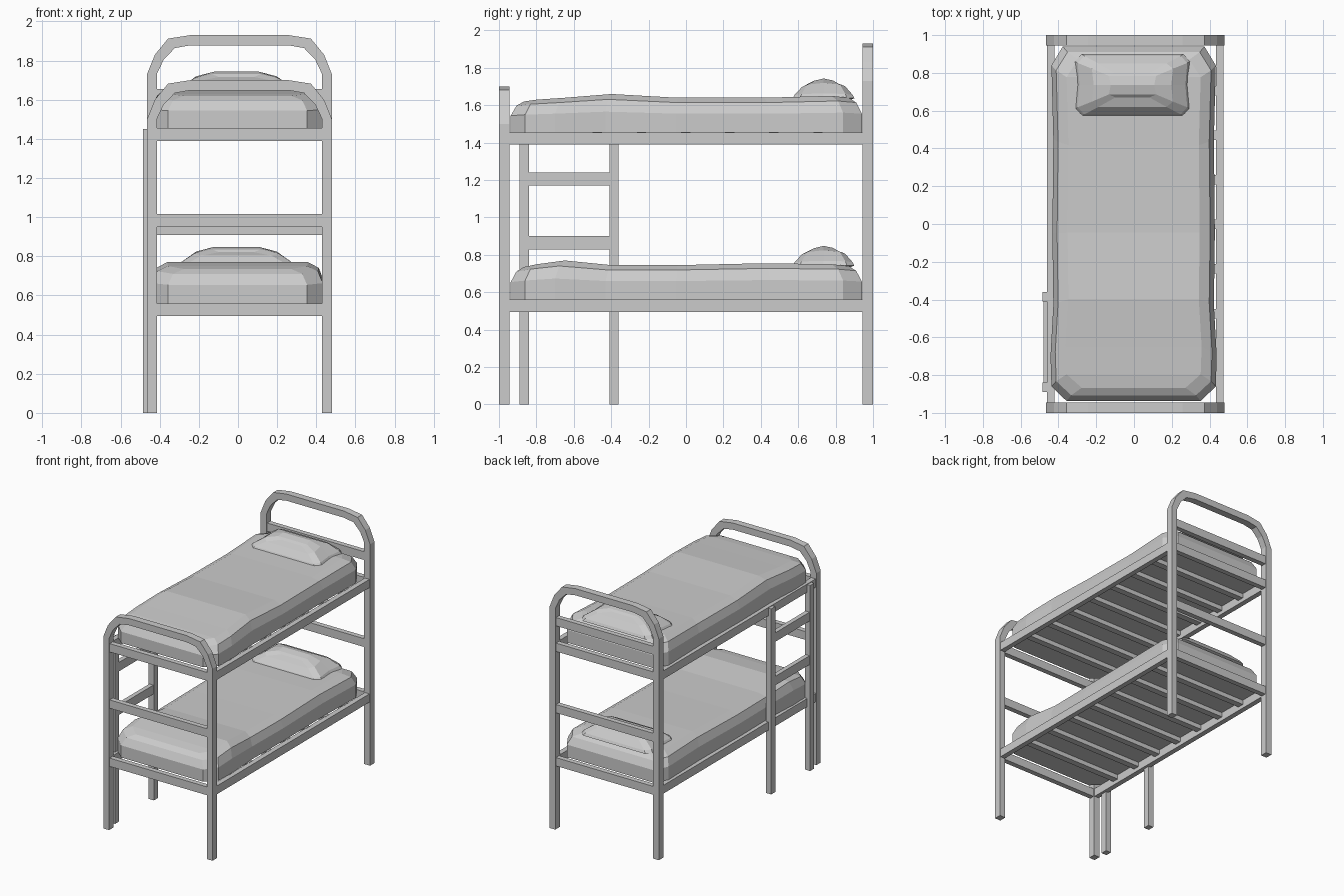
import bpy, bmesh

if "Cube" in bpy.data.objects:
    bpy.data.objects.remove(bpy.data.objects["Cube"])

CX = 0.0075          # frame centre in x
BUNKS = [0.56, 1.455]  # mattress base heights


def make(name, verts, faces):
    me = bpy.data.meshes.new(name)
    me.from_pydata(verts, [], faces)
    bm = bmesh.new()
    bm.from_mesh(me)
    bmesh.ops.recalc_face_normals(bm, faces=bm.faces)
    bm.to_mesh(me)
    bm.free()
    ob = bpy.data.objects.new(name, me)
    bpy.context.collection.objects.link(ob)
    return ob


def box(name, x0, x1, y0, y1, z0, z1):
    v = [(x, y, z) for x in (x0, x1) for y in (y0, y1) for z in (z0, z1)]
    f = [(0, 1, 3, 2), (4, 6, 7, 5), (0, 4, 5, 1), (2, 3, 7, 6), (0, 2, 6, 4), (1, 5, 7, 3)]
    return make(name, v, f)


def arch(name, y0, y1, top):
    # posts and bent top bar as one continuous frame
    outer = [(.4725, 0), (.4725, top - .2), (.432, top - .1), (.365, top - .018), (.25, top)]
    inner = [(.4225, 0), (.4225, top - .2), (.387, top - .125), (.33, top - .066), (.25, top - .052)]
    outer += [(-x, z) for x, z in reversed(outer)]
    inner += [(-x, z) for x, z in reversed(inner)]
    v, f = [], []
    for (ox, oz), (ix, iz) in zip(outer, inner):
        v += [(CX + ox, y0, oz), (CX + ox, y1, oz), (CX + ix, y1, iz), (CX + ix, y0, iz)]
    for i in range(len(outer) - 1):
        for k in range(4):
            a, b = i * 4 + k, i * 4 + (k + 1) % 4
            f.append((a, b, b + 4, a + 4))
    n = len(v)
    f += [(0, 1, 2, 3), (n - 4, n - 3, n - 2, n - 1)]
    return make(name, v, f)


def cushion(name, cx, z0, stations, rings):
    # stations: (y, half width, top height); rings: (x inset, y inset, fraction of height)
    n = len(stations)
    ya, yb = stations[0][0], stations[-1][0]
    yc, half = (ya + yb) / 2, (yb - ya) / 2
    v, f = [], []
    for ix, iy, h in rings:
        for y, w, t in stations:
            yy = yc + (y - yc) * (1 - iy / half)
            v += [(cx - w + ix, yy, z0 + h * t), (cx + w - ix, yy, z0 + h * t)]
    L, last = 2 * n, len(rings) - 1
    for r in range(last):
        b = r * L
        for i in range(n - 1):
            for s in (0, 1):
                a = b + 2 * i + s
                f.append((a, a + 2, a + 2 + L, a + L))
        for a in (b, b + L - 2):
            f.append((a, a + 1, a + 1 + L, a + L))
    for b in (0, last * L):
        for i in range(n - 1):
            a = b + 2 * i
            f.append((a, a + 1, a + 3, a + 2))
    return make(name, v, f)


# end frames
arch("foot_frame", -1.0, -.945, 1.70)
arch("head_frame", .945, 1.0, 1.93)

# horizontal bars of the end frames
for name, y, zs in (("foot", -.9725, (.495, .95, 1.39)),
                    ("head", .9725, (.495, .91, 1.39, 1.59))):
    for z in zs:
        box(name + "_bar", -.42, .435, y - .02, y + .02, z, z + .065)

# side rails and slats
for z in BUNKS:
    for x0, x1 in ((-.46, -.42), (.435, .475)):
        box("side_rail", x0, x1, -.95, .95, z - .065, z)
    for i in range(7):
        y = -.71 + i * .236
        box("slat", -.425, .44, y - .025, y + .025, z - .035, z + .002)

# ladder
for y in (-.865, -.385):
    box("ladder_post", -.485, -.44, y - .025, y + .025, 0, 1.45)
for z in (.83, 1.17):
    box("ladder_rung", -.48, -.445, -.845, -.405, z, z + .07)

# mattresses
MAT_RINGS = [(0, 0, 0), (0, 0, .54), (.025, .03, .86), (.08, .07, 1)]
TOPS = [(.175, .19, .21, .185, .185, .195, .19, .18),
        (.165, .175, .185, .205, .185, .185, .195, .185)]
YS = (-.937, -.86, -.70, -.43, -.05, .45, .84, .94)
WS = (.355, .435, .44, .425, .43, .425, .435, .375)
for z, tops in zip(BUNKS, TOPS):
    cushion("mattress", -.002, z, list(zip(YS, WS, tops)), MAT_RINGS)

# pillows
PIL = [(.57, .27, .09), (.61, .305, .105), (.735, .295, .117), (.86, .305, .107), (.90, .27, .095)]
PIL_RINGS = [(.04, .03, 0), (0, 0, .12), (.015, .01, .32), (.09, .05, .8), (.18, .10, 1)]
for z in BUNKS:
    cushion("pillow", -.008, z + .171, PIL, PIL_RINGS)
